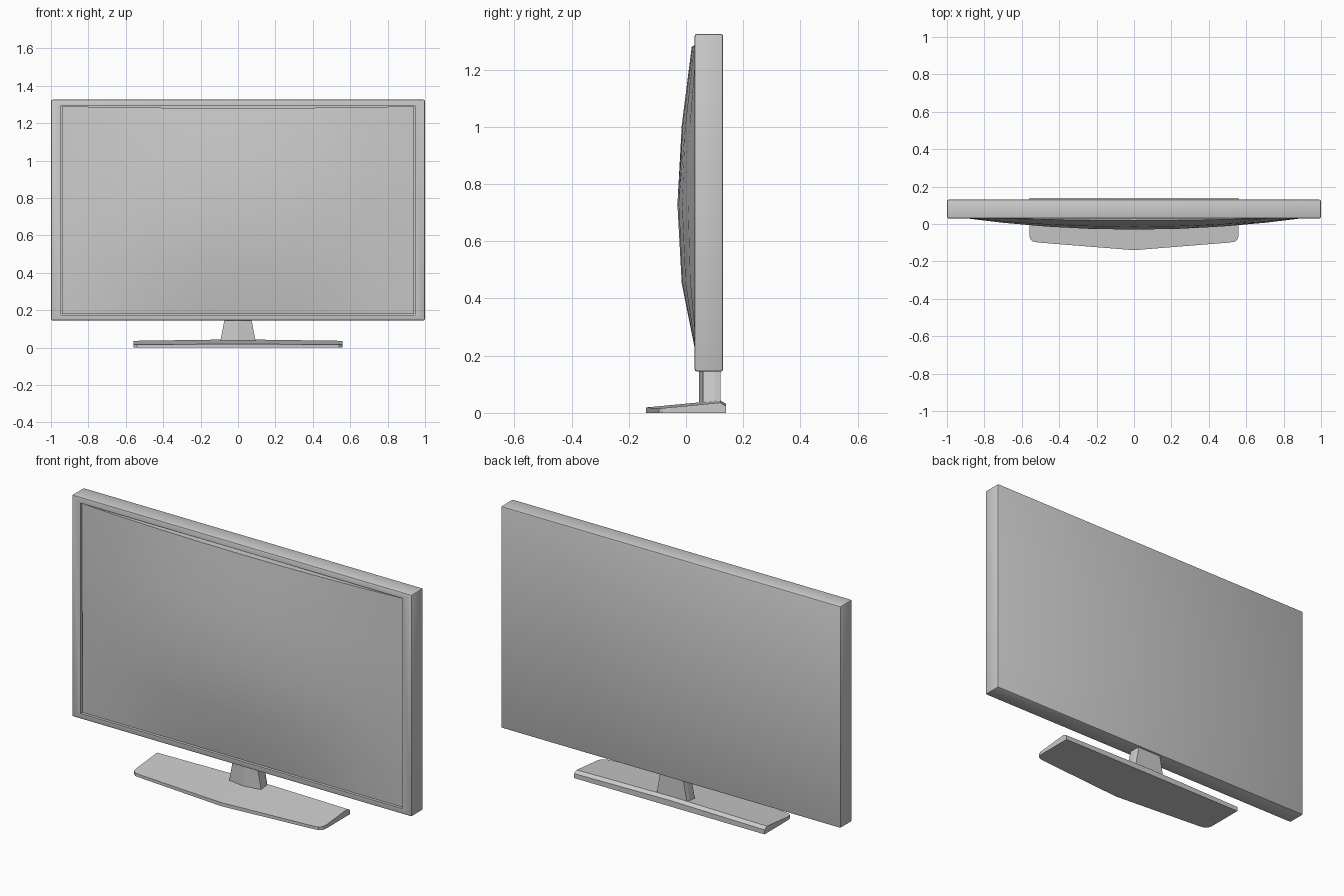
import bpy, bmesh, math
from mathutils import Vector

if "Cube" in bpy.data.objects:
    bpy.data.objects.remove(bpy.data.objects["Cube"])


def finish(name, bm, smooth=None):
    bmesh.ops.recalc_face_normals(bm, faces=bm.faces[:])
    mesh = bpy.data.meshes.new(name)
    bm.to_mesh(mesh)
    bm.free()
    ob = bpy.data.objects.new(name, mesh)
    bpy.context.collection.objects.link(ob)
    if smooth:
        bpy.ops.object.select_all(action='DESELECT')
        ob.select_set(True)
        bpy.context.view_layer.objects.active = ob
        bpy.ops.object.shade_smooth_by_angle(angle=math.radians(smooth))
    return ob


# Frame: rounded box with a recess in the front
X, Y0, Y1, Z0, Z1 = 1.0, 0.03, 0.13, 0.145, 1.325
bm = bmesh.new()
bmesh.ops.create_cube(bm, size=1)
for v in bm.verts:
    v.co = ((v.co.x * 2 * X), Y0 + (v.co.y + .5) * (Y1 - Y0), Z0 + (v.co.z + .5) * (Z1 - Z0))
bmesh.ops.bevel(bm, geom=bm.edges[:], offset=0.008, segments=2, profile=0.5, affect='EDGES')
front = min(bm.faces, key=lambda f: f.calc_center_median().y)
bmesh.ops.inset_region(bm, faces=[front], thickness=0.02, use_even_offset=True)
for v in front.verts:
    v.co.x = math.copysign(0.947, v.co.x)
    v.co.z = 1.294 if v.co.z > 0.7 else 0.175
ext = bmesh.ops.extrude_face_region(bm, geom=[front])
bmesh.ops.translate(bm, vec=(0, 0.03, 0), verts=[e for e in ext['geom'] if isinstance(e, bmesh.types.BMVert)])
if front.is_valid:
    bmesh.ops.delete(bm, geom=[front], context='FACES_ONLY')
finish("frame", bm, 35)

# Screen: coarse bulging panel sitting in the recess
rows = [(0.040, 0.040), (-0.015, 0.038), (-0.030, 0.036), (-0.015, 0.036), (0.020, 0.036)]
NX = 8
bm = bmesh.new()
grid = []
for j, (mid, edge) in enumerate(rows):
    row = []
    for i in range(NX + 1):
        u = -1 + 2 * i / NX
        bulge = 1 - u * u
        top = 1.29 - 0.01 * bulge
        row.append(bm.verts.new((0.942 * u, edge + (mid - edge) * bulge,
                                 0.178 + (top - 0.178) * j / 4)))
    grid.append(row)
for a, b in zip(grid, grid[1:]):
    for i in range(NX):
        bm.faces.new((a[i], a[i + 1], b[i + 1], b[i]))
rim = bmesh.ops.extrude_edge_only(bm, edges=[e for e in bm.edges if e.is_boundary])
for v in rim['geom']:
    if isinstance(v, bmesh.types.BMVert):
        v.co.y = 0.06
finish("screen", bm, 30)

# Neck: tapered column with a V-shaped front
bm = bmesh.new()
loops = []
for w, z in ((0.096, 0.025), (0.070, 0.16)):
    plan = [(0, 0.045), (w, 0.06), (w, 0.10), (w * 0.95, 0.12),
            (-w * 0.95, 0.12), (-w, 0.10), (-w, 0.06)]
    loops.append([bm.verts.new((x, y, z)) for x, y in plan])
lo, hi = loops
bm.faces.new(lo)
bm.faces.new(hi)
for i in range(len(lo)):
    k = (i + 1) % len(lo)
    bm.faces.new((lo[i], lo[k], hi[k], hi[i]))
finish("neck", bm)

# Base: flat foot with pointed front, rounded corners and a sloping top
half = [(0.50, -0.100)]
for d in (-60, -30, 0):
    a = math.radians(d)
    half.append((0.52 + 0.04 * math.cos(a), -0.06 + 0.04 * math.sin(a)))
half.append((0.56, 0.14))
outline = [(0, -0.14)] + half + [(-x, y) for x, y in reversed(half)]
bm = bmesh.new()
face = bm.faces.new([bm.verts.new((x, y, 0)) for x, y in outline])
ext = bmesh.ops.extrude_face_region(bm, geom=[face])
bmesh.ops.translate(bm, vec=(0, 0, 0.02), verts=[e for e in ext['geom'] if isinstance(e, bmesh.types.BMVert)])
if not any(all(v.co.z < 0.001 for v in f.verts) for f in bm.faces):
    bm.faces.new([v for v in face.verts])
for co, no in (((0, 0, 0), (1, 0, 0)), ((0, 0.12, 0), (0, 1, 0))):
    bmesh.ops.bisect_plane(bm, geom=bm.verts[:] + bm.edges[:] + bm.faces[:],
                           plane_co=Vector(co), plane_no=Vector(no))
for v in bm.verts:
    if v.co.z > 0.01:
        slope = 0.019 + 0.095 * (min(v.co.y, 0.12) + 0.14)
        v.co.z = slope - 0.6 * max(0, v.co.y - 0.12) - 0.014 * abs(v.co.x)
finish("base", bm)
